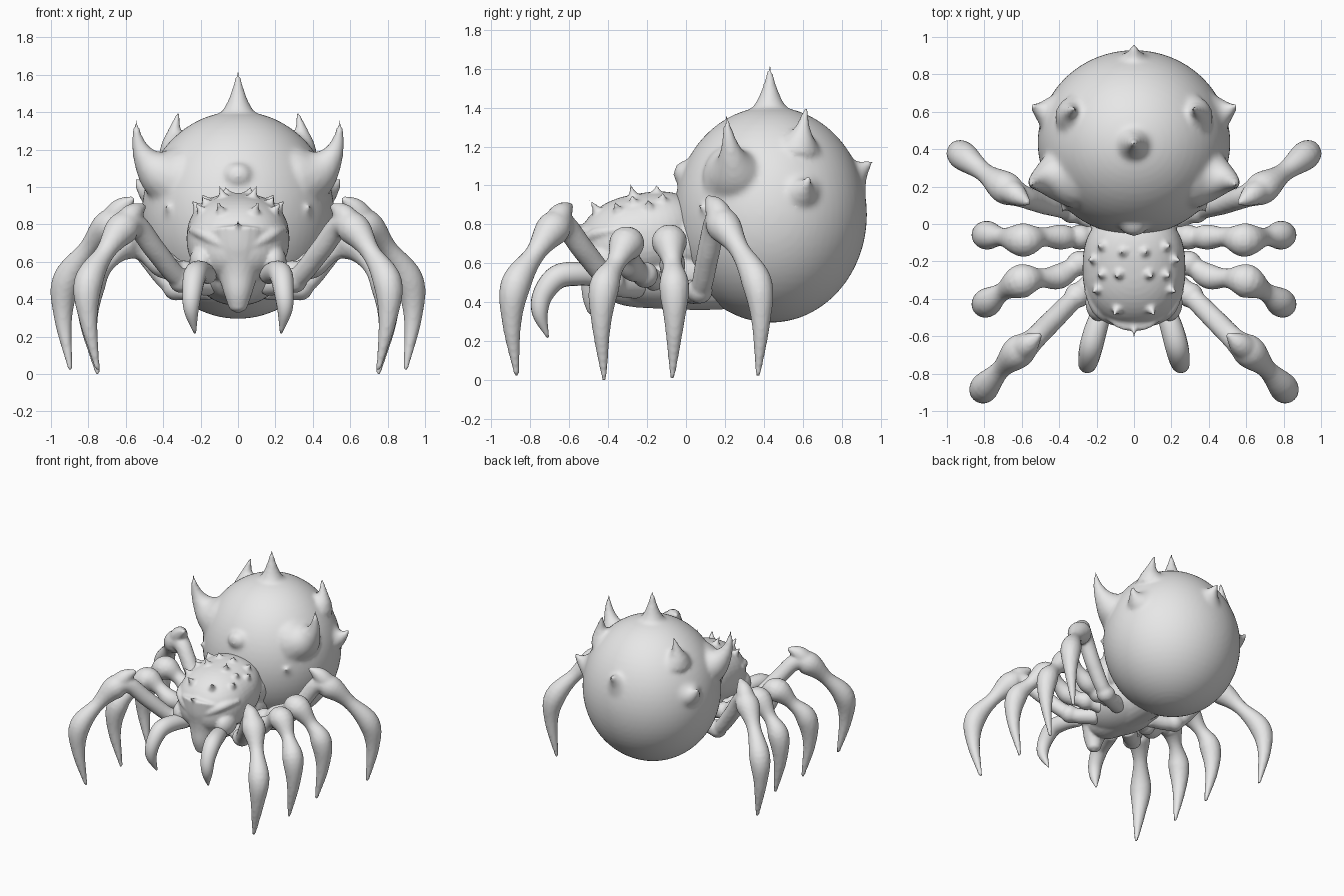
import bpy, bmesh, math
from mathutils import Vector

if "Cube" in bpy.data.objects:
    bpy.data.objects.remove(bpy.data.objects["Cube"])

grey = bpy.data.materials.new("plain_grey")
grey.diffuse_color = (0.8, 0.8, 0.8, 1)
grey.use_nodes = True
grey.node_tree.nodes["Principled BSDF"].inputs["Base Color"].default_value = grey.diffuse_color


def finish(name, bm):
    bmesh.ops.recalc_face_normals(bm, faces=bm.faces)
    me = bpy.data.meshes.new(name)
    bm.to_mesh(me)
    bm.free()
    for p in me.polygons:
        p.use_smooth = True
    me.materials.append(grey)
    ob = bpy.data.objects.new(name, me)
    bpy.context.collection.objects.link(ob)
    return ob


def fuse(name, parts, voxel, rounds):
    """Melt overlapping parts into one skin with soft joins."""
    bpy.ops.object.select_all(action='DESELECT')
    for p in parts:
        p.select_set(True)
    ob = bpy.context.view_layer.objects.active = parts[0]
    bpy.ops.object.join()
    ob.name = name
    rm = ob.modifiers.new("skin", 'REMESH')
    rm.mode, rm.voxel_size, rm.use_smooth_shade = 'VOXEL', voxel, True
    sm = ob.modifiers.new("soften", 'SMOOTH')
    sm.factor, sm.iterations = 0.5, rounds
    for m in ("skin", "soften"):
        bpy.ops.object.modifier_apply(modifier=m)
    return ob


def spline(a, b, c, d, t):
    return 0.5 * (2 * b + (c - a) * t + (2 * a - 5 * b + 4 * c - d) * t * t
                  + (3 * b - a - 3 * c + d) * t ** 3)


def tube(name, pts, sides=16, steps=5):
    """Smooth tube through (x, y, z, radius) points with rounded ends."""
    p = [Vector(q) for q in pts]
    p = [2 * p[0] - p[1]] + p + [2 * p[-1] - p[-2]]
    path = [spline(*p[i:i + 4], k / steps) for i in range(len(p) - 3) for k in range(steps)]
    path.append(p[-2])
    bm, rings, side = bmesh.new(), [], None
    for i, q in enumerate(path):
        c = q.to_3d()
        t = (path[min(i + 1, len(path) - 1)].to_3d() - path[max(i - 1, 0)].to_3d()).normalized()
        side = t.orthogonal() if side is None else side - t * side.dot(t)
        side.normalize()
        up, r = t.cross(side), max(q.w, 0.003)
        rings.append([bm.verts.new(c + r * (side * math.cos(a) + up * math.sin(a)))
                      for a in (2 * math.pi * k / sides for k in range(sides))])
    for r0, r1 in zip(rings, rings[1:]):
        for k in range(sides):
            j = (k + 1) % sides
            bm.faces.new((r0[k], r0[j], r1[j], r1[k]))
    for ring, q, s in ((rings[0], path[0], path[1]), (rings[-1], path[-1], path[-2])):
        tip = bm.verts.new(q.to_3d() + (q - s).to_3d().normalized() * q.w * 0.5)
        for k in range(sides):
            bm.faces.new((ring[k], ring[(k + 1) % sides], tip))
    return finish(name, bm)


def blob(name, centre, radii, powers=(1, 1, 1), shear=0.0, seg=48):
    """Ellipsoid; powers below 1 make it boxier, shear tilts its top line."""
    bm = bmesh.new()
    bmesh.ops.create_uvsphere(bm, u_segments=seg, v_segments=seg // 2, radius=1)
    for v in bm.verts:
        v.co = Vector([math.copysign(abs(n) ** p, n) * r for n, r, p in zip(v.co, radii, powers)])
        v.co.z += shear * v.co.y
        v.co += Vector(centre)
    return finish(name, bm)


def horn(name, base, tip, r, lift=0.0):
    """Spike with flared foot; lift bows the middle outward and down."""
    b, t = Vector(base), Vector(tip)
    pts = []
    for f, w in ((-0.25, 1.5), (0.0, 1.08), (0.25, 0.68), (0.5, 0.42), (0.75, 0.24), (1, 0.07)):
        c = b.lerp(t, f) + Vector((math.copysign(lift, b.x), 0, -lift)) * 4 * f * (1 - f)
        pts.append((*c, r * w))
    return tube(name, pts, 16, 3)


def flip(pts, s):
    return [(q[0] * s, *q[1:]) for q in pts]


# Abdomen with its big spikes
parts = [blob("abdomen", (0, 0.435, 0.85), (0.515, 0.495, 0.555), seg=64),
         horn("crown_spike", (0, 0.43, 1.38), (0, 0.43, 1.62), 0.095),
         horn("rear_spike", (0, 0.87, 1.06), (0, 0.965, 1.13), 0.085),
         blob("front_knob", (0, 0.005, 1.06), (0.08, 0.07, 0.07), seg=24)]
for s in (1, -1):
    parts += [horn("shoulder_horn", (0.43 * s, 0.25, 1.09), (0.545 * s, 0.205, 1.36), 0.12, 0.03),
              horn("upper_back_horn", (0.335 * s, 0.59, 1.24), (0.305 * s, 0.62, 1.43), 0.075, 0.015),
              horn("flank_horn", (0.475 * s, 0.6, 0.98), (0.55 * s, 0.635, 1.06), 0.075, 0.01),
              horn("low_front_nub", (0.36 * s, 0.115, 0.87), (0.39 * s, 0.06, 0.9), 0.045)]
fuse("abdomen", parts, 0.016, 7)

# Head shell, underside and tapering face
SC, SR, SP, SH = Vector((0, -0.235, 0.725)), (0.275, 0.32, 0.235), (0.93, 0.8, 0.88), 0.15
parts = [blob("head_shell", SC, SR, SP, SH),
         blob("belly", (0, -0.08, 0.54), (0.23, 0.36, 0.175)),
         tube("underbody", [(0, 0.3, 0.53, 0.16), (0, 0.1, 0.52, 0.16), (0, -0.1, 0.52, 0.155),
                            (0, -0.3, 0.52, 0.14), (0, -0.42, 0.53, 0.1)], 24),
         tube("snout", [(0, -0.38, 0.74, 0.2), (0, -0.41, 0.62, 0.16), (0, -0.44, 0.52, 0.105),
                        (0, -0.46, 0.43, 0.075), (0, -0.46, 0.345, 0.045)], 24),
         blob("neck", (0, 0.02, 0.72), (0.24, 0.16, 0.2), seg=32),
         horn("nose_spike", (0, -0.52, 0.76), (0, -0.615, 0.825), 0.035)]


def shell_spike(x, y, h, r):
    """Small thorn standing on the shell above the point x, y."""
    nx = (abs(x) / SR[0]) ** (1 / SP[0])
    ny = (abs(y - SC.y) / SR[1]) ** (1 / SP[1])
    z = SC.z + SR[2] * max(1 - nx * nx - ny * ny, 0) ** (SP[2] / 2) + SH * (y - SC.y)
    p = Vector((x, y, z))
    n = Vector((x * 1.6, (y + 0.15) * 0.9, 0.42)).normalized()
    return horn("shell_thorn", p, p + n * h, r)


for s in (1, -1):
    for x, y, h in ((0.17, -0.12, 0.055), (0.06, -0.15, 0.045), (0.215, -0.19, 0.06),
                    (0.08, -0.27, 0.07), (0.195, -0.35, 0.065), (0.17, -0.27, 0.055),
                    (0.09, -0.455, 0.08)):
        parts.append(shell_spike(x * s, y, h, 0.028))
    # Brow ridge, eye and cheek
    parts += [tube("brow", flip([(0, -0.53, 0.66, 0.02), (0.1, -0.515, 0.7, 0.03),
                                 (0.19, -0.46, 0.75, 0.033), (0.25, -0.35, 0.77, 0.02)], s)),
              blob("eye", (0.13 * s, -0.475, 0.645), (0.05, 0.035, 0.035), seg=20),
              blob("cheek", (0.19 * s, -0.42, 0.6), (0.07, 0.1, 0.09), seg=24)]
    # Curved fang
    tube("fang", flip([(0.16, -0.44, 0.53, 0.05), (0.2, -0.55, 0.545, 0.06),
                       (0.23, -0.66, 0.53, 0.062), (0.245, -0.735, 0.44, 0.053),
                       (0.25, -0.75, 0.34, 0.04), (0.23, -0.71, 0.22, 0.006)], s))
fuse("head", parts, 0.011, 2)

# Legs: hip, thigh, knee, shin, ankle, claw
RADII = (0.065, 0.055, 0.058, 0.062, 0.088, 0.052, 0.078, 0.049, 0.012)
SHORT = (0.065, 0.047, 0.068, 0.052, 0.092, 0.05, 0.078, 0.049, 0.012)
LEGS = {
    "front_leg": [(0.15, -0.25, 0.48), (0.3, -0.38, 0.5), (0.44, -0.52, 0.66),
                  (0.54, -0.62, 0.79), (0.62, -0.685, 0.775), (0.71, -0.775, 0.65),
                  (0.8, -0.875, 0.49), (0.8, -0.895, 0.29), (0.75, -0.87, 0.02)],
    "second_leg": [(0.15, -0.15, 0.51), (0.29, -0.21, 0.54), (0.4, -0.28, 0.58),
                   (0.5, -0.29, 0.65), (0.6, -0.305, 0.7), (0.7, -0.36, 0.6),
                   (0.785, -0.42, 0.48), (0.8, -0.435, 0.28), (0.75, -0.42, 0.0)],
    "third_leg": [(0.15, -0.05, 0.51), (0.29, -0.07, 0.54), (0.39, -0.07, 0.59),
                  (0.49, -0.07, 0.66), (0.59, -0.085, 0.71), (0.7, -0.07, 0.6),
                  (0.785, -0.06, 0.48), (0.8, -0.06, 0.28), (0.75, -0.07, 0.01)],
    "back_leg": [(0.15, 0.0, 0.46), (0.33, 0.07, 0.46), (0.48, 0.11, 0.63),
                 (0.6, 0.15, 0.8), (0.69, 0.195, 0.79), (0.8, 0.275, 0.67),
                 (0.915, 0.365, 0.5), (0.935, 0.385, 0.3), (0.895, 0.37, 0.02)],
}
SPURS = {"front_leg": (0.5, -0.59, 0.9), "back_leg": (0.56, 0.11, 0.94)}
for name, pts in LEGS.items():
    for s in (1, -1):
        radii = RADII if name in SPURS else SHORT
        leg = [tube(name, flip([(*p, r) for p, r in zip(pts, radii)], s), 16, 6)]
        hip = pts[1]
        leg.append(blob("hip", (hip[0] * s, hip[1], hip[2]), (0.072, 0.068, 0.068), seg=20))
        # Backward hook on the raised knees
        if name in SPURS:
            a, t = pts[4], SPURS[name]
            leg.append(tube("knee_hook", flip([(*a, 0.075),
                (*Vector(a).lerp(Vector(t), 0.5) + Vector((0, 0, 0.02)), 0.058), (*t, 0.014)], s)))
        fuse(name, leg, 0.013, 2)
